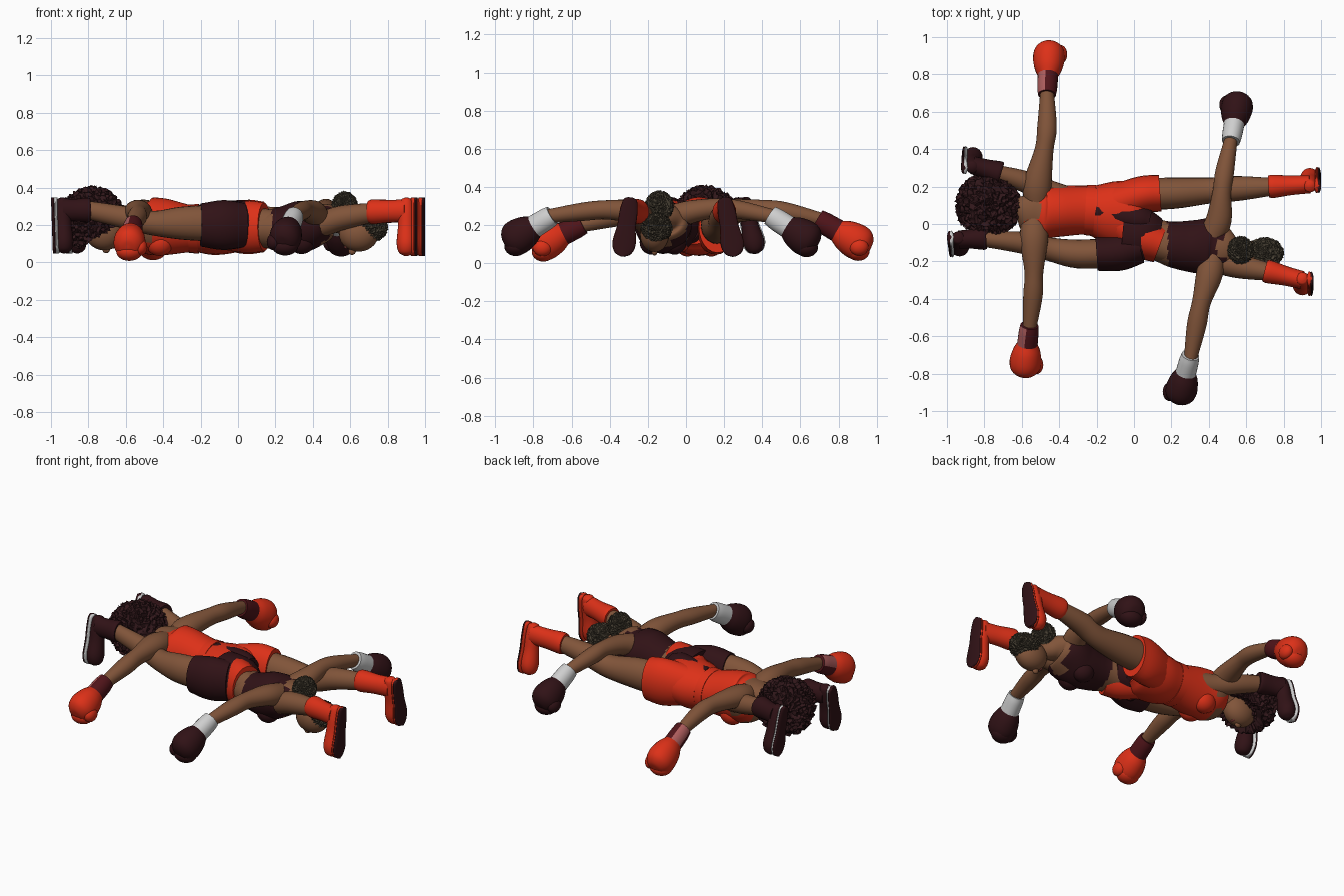
import bpy, bmesh, math, random
from mathutils import Vector, Matrix

random.seed(4)
cube = bpy.data.objects.get("Cube")
if cube:
    bpy.data.objects.remove(cube, do_unlink=True)


def material(name, r, g, b):
    m = bpy.data.materials.new(name)
    m.use_nodes = True
    m.diffuse_color = (r, g, b, 1)
    bsdf = next(n for n in m.node_tree.nodes if n.type == "BSDF_PRINCIPLED")
    bsdf.inputs["Base Color"].default_value = (r, g, b, 1)
    bsdf.inputs["Roughness"].default_value = 0.7
    return m


skin = material("brown skin", .22, .09, .042)
red = material("bright red", .72, .03, .009)
dark = material("dark maroon", .03, .006, .008)
wine = material("wine cuff", .08, .007, .01)
pink = material("pink patch", .42, .11, .11)
white = material("pale grey", .62, .62, .62)
curls = material("black brown hair", .032, .009, .011)
puffs = material("olive hair", .065, .052, .034)
lips = material("lip colour", .16, .035, .03)
parts = []


def finish(name, bm, mats, rule=None):
    """Turn a bmesh into an object; rule(centre, normal) picks the colour slot."""
    bmesh.ops.recalc_face_normals(bm, faces=bm.faces)
    if rule:
        for f in bm.faces:
            f.material_index = int(rule(f.calc_center_median(), f.normal))
    mesh = bpy.data.meshes.new(name)
    bm.to_mesh(mesh)
    bm.free()
    for m in mats:
        mesh.materials.append(m)
    ob = bpy.data.objects.new(name, mesh)
    bpy.context.collection.objects.link(ob)
    parts.append(ob)
    return ob


def loft(name, points, *mats, rule=None, steps=5, sides=24):
    """Smooth tube through (x, y, z, half width, half height) sections."""
    p = [Vector(q) for q in points]
    p = [p[0] * 2 - p[1]] + p + [p[-1] * 2 - p[-2]]
    rows = []
    for a, b, c, d in zip(p, p[1:], p[2:], p[3:]):
        for i in range(steps):
            t = i / steps
            rows.append((b * 2 + (c - a) * t + (a * 2 - b * 5 + c * 4 - d) * t ** 2
                         + (b * 3 - a - c * 3 + d) * t ** 3) * .5)
    rows.append(p[-2])
    centres = [Vector(r[:3]) for r in rows]
    bm = bmesh.new()
    rings = []
    for i, r in enumerate(rows):
        along = (centres[min(i + 1, len(rows) - 1)] - centres[max(i - 1, 0)]).normalized()
        ref = Vector((1, 0, 0)) if abs(along.z) > .85 else Vector((0, 0, 1))
        side = along.cross(ref).normalized()
        up = side.cross(along)
        ring = []
        for k in range(sides):
            a = math.tau * k / sides
            ring.append(bm.verts.new(centres[i] + side * math.cos(a) * max(r[3], .004)
                                     + up * math.sin(a) * max(r[4], .004)))
        rings.append(ring)
    for one, two in zip(rings, rings[1:]):
        for k in range(sides):
            n = (k + 1) % sides
            bm.faces.new((one[k], one[n], two[n], two[k]))
    bm.faces.new(rings[0])
    bm.faces.new(rings[-1])
    return finish(name, bm, mats, rule)


def ball(name, centre, radii, mat):
    bm = bmesh.new()
    bmesh.ops.create_uvsphere(bm, u_segments=24, v_segments=14, radius=1,
                              matrix=Matrix.Translation(centre) @ Matrix.Diagonal((*radii, 1)))
    return finish(name, bm, [mat])


def hair(name, centre, radii, mat, face=None):
    """Curly ball of hair, pushed in on the side of the face."""
    bm = bmesh.new()
    bmesh.ops.create_icosphere(bm, subdivisions=5, radius=1)
    for v in bm.verts:
        d = v.co.normalized()
        size = random.uniform(.87, 1.05)
        if face and d.dot(face) > .62:
            size *= .72
        v.co = Vector(centre) + Vector([a * b * size for a, b in zip(d, radii)])
    return finish(name, bm, [mat])


def glove(name, wrist, fist, thumb, mat, cuff_mats, rule=None):
    w, c = Vector(wrist), Vector(fist)

    def at(t, r):
        return (*w.lerp(c, t), r, r * 1.1)
    loft(name + "_cuff", [at(-.05, .048), at(.15, .053), at(.55, .055)], *cuff_mats, rule=rule)
    loft(name + "_glove", [at(.45, .05), at(.7, .074), at(1, .085), at(1.22, .076),
                           at(1.36, .045), at(1.4, .004)], mat)
    forward = (c - w).normalized()
    ball(name + "_thumb", c + forward * .02 + Vector((thumb * .06, 0, -.02)), (.037, .05, .045), mat)
    ball(name + "_fingers", c + forward * .015 + Vector((0, 0, -.045)), (.07, .06, .05), mat)


def boot(name, top, heel, toe, mat, sole_mats):
    """Shaft along the shin, foot pointing at the floor, layered sole."""
    t, h, e = Vector(top), Vector(heel), Vector(toe)
    s = math.copysign(1, h.x)
    ankle = h.lerp(e, .22)
    loft(name + "_shaft", [(*t, .058, .06), (*t.lerp(ankle, .12), .062, .066),
                           (*t.lerp(ankle, .55), .052, .06), (*ankle, .048, .062)], mat)

    def foot(part, shift, grow, flat, m):
        rows = []
        for k, r in ((0, .012), (.05, .033), (.25, .043), (.5, .045), (.78, .056), (.94, .04), (1, .01)):
            q = h.lerp(e, k) + Vector((s * shift, 0, 0))
            rows.append((*q, r * grow, flat or min(r, .052)))
        loft(name + part, rows, m)
    foot("_foot", 0, 1, 0, mat)
    foot("_midsole", .038, 1.1, .014, sole_mats[0])
    foot("_outsole", .048, 1.08, .012, sole_mats[1])


# Red boxer: torso with vest, chest, shorts
def vest(c, n):
    neck = c.x < -.5 and abs(c.y - .085) < .065
    arm_hole = c.x < -.46 and abs(c.y - .075) > .125
    return c.x > -.59 and not neck and not arm_hole


loft("red_boxer_torso", [(-.66, .1, .2, .045, .05), (-.61, .09, .23, .06, .06), (-.57, .08, .23, .125, .09),
     (-.5, .07, .2, .148, .145), (-.4, .07, .19, .138, .152), (-.25, .075, .18, .13, .125),
     (-.15, .07, .18, .14, .12)], skin, red, rule=vest, steps=8, sides=40)
for side in (-1, 1):
    ball("red_boxer_chest", (-.42, .07 + side * .062, .105), (.075, .065, .07), red)
loft("red_waistband", [(-.26, .075, .18, .134, .13), (-.21, .072, .18, .137, .132)], red)
loft("red_shorts", [(-.22, .075, .18, .134, .125), (-.12, .06, .18, .17, .14), (0, .045, .19, .18, .13),
     (.06, .04, .19, .14, .09)], red)
loft("red_shorts_left_leg", [(-.1, .11, .19, .1, .12), (.04, .155, .19, .1, .145), (.14, .165, .19, .098, .135)], red)
loft("red_shorts_right_leg", [(-.1, .02, .19, .1, .12), (.04, -.07, .19, .11, .14), (.14, -.11, .19, .1, .13)], red)

# Red boxer: legs and boots
loft("red_boxer_left_leg", [(.04, .16, .2, .085, .1), (.22, .165, .2, .083, .095), (.42, .18, .2, .068, .07),
     (.56, .19, .24, .066, .065), (.76, .2, .27, .045, .05)], skin)
loft("red_boxer_right_leg", [(.04, -.08, .2, .085, .1), (.22, -.14, .19, .08, .09), (.42, -.19, .2, .068, .07),
     (.56, -.225, .24, .065, .065), (.74, -.26, .27, .045, .05)], skin)
boot("red_left", (.72, .2, .27), (.94, .2, .345), (.94, .255, .035), red, (red, dark))
boot("red_right", (.7, -.25, .27), (.9, -.29, .345), (.9, -.335, .035), red, (red, dark))

# Red boxer: arms and gloves
loft("red_boxer_left_arm", [(-.52, .12, .24, .07, .07), (-.515, .22, .27, .075, .065), (-.48, .4, .28, .05, .052),
     (-.465, .52, .27, .052, .05), (-.465, .72, .225, .035, .036)], skin)
loft("red_boxer_right_arm", [(-.53, .03, .24, .07, .07), (-.535, -.09, .27, .075, .065), (-.535, -.26, .26, .05, .052),
     (-.54, -.38, .24, .052, .05), (-.56, -.57, .195, .035, .036)], skin)


def patch(c, n):
    return n.x < -.3 and n.z > .05


glove("red_left", (-.465, .7, .225), (-.455, .89, .115), 1, red, (wine, pink), patch)
glove("red_right", (-.56, -.55, .2), (-.58, -.735, .11), 1, red, (wine, pink), patch)

# Red boxer: head, face down
ball("red_boxer_head", (-.715, .1, .165), (.105, .078, .1), skin)
ball("red_boxer_nose", (-.705, .1, .068), (.02, .015, .018), skin)
ball("red_boxer_lips", (-.668, .1, .085), (.011, .022, .01), lips)
hair("red_boxer_afro", (-.78, .1, .235), (.175, .175, .172), curls, Vector((.5, 0, -.85)))


# Dark boxer: torso with short top, chest, shorts
def short_top(c, n):
    neck = c.x > .44 and abs(c.y + .13) < .05
    return .18 < c.x < .49 and not neck


loft("dark_boxer_torso", [(.6, -.16, .18, .04, .045), (.54, -.14, .21, .055, .055), (.49, -.13, .23, .11, .08),
     (.43, -.12, .21, .15, .115), (.33, -.12, .19, .142, .138), (.22, -.11, .18, .125, .115),
     (.12, -.085, .18, .11, .1), (0, -.06, .18, .13, .11)], skin, dark, rule=short_top, steps=8, sides=40)
for side in (-1, 1):
    ball("dark_boxer_chest", (.34, -.12 + side * .06, .11), (.07, .063, .065), dark)
loft("dark_shorts", [(.12, -.08, .19, .113, .1), (.04, -.06, .2, .145, .13), (-.06, -.05, .2, .165, .13)], dark)
loft("dark_shorts_right_leg", [(.03, -.12, .2, .09, .12), (-.08, -.15, .2, .1, .133), (-.2, -.16, .2, .09, .115)], dark)
loft("dark_shorts_left_leg", [(.08, .01, .21, .07, .1), (0, .03, .21, .09, .12), (-.2, .07, .2, .08, .11)], dark)

# Dark boxer: legs and boots
loft("dark_boxer_right_leg", [(-.1, -.155, .21, .08, .1), (-.3, -.16, .21, .077, .088), (-.45, -.135, .21, .063, .066),
     (-.6, -.1, .24, .058, .06), (-.8, -.08, .28, .042, .048)], skin)
loft("dark_boxer_left_leg", [(-.1, .05, .2, .08, .1), (-.3, .11, .2, .075, .085), (-.45, .17, .21, .063, .066),
     (-.58, .225, .24, .058, .06), (-.74, .275, .28, .042, .048)], skin)
boot("dark_right", (-.79, -.075, .28), (-.94, -.07, .345), (-.93, -.13, .05), dark, (white, dark))
boot("dark_left", (-.71, .27, .28), (-.865, .3, .345), (-.86, .37, .05), dark, (white, dark))

# Dark boxer: arms and gloves
loft("dark_boxer_left_arm", [(.42, -.06, .24, .07, .07), (.455, .03, .27, .068, .06), (.47, .17, .29, .05, .05),
     (.485, .28, .28, .05, .048), (.52, .46, .245, .034, .036)], skin)
loft("dark_boxer_right_arm", [(.42, -.18, .24, .07, .07), (.4, -.28, .27, .07, .062), (.36, -.42, .28, .05, .05),
     (.335, -.54, .27, .052, .048), (.3, -.73, .245, .034, .036)], skin)
glove("dark_left", (.52, .45, .245), (.55, .62, .135), -1, dark, [white])
glove("dark_right", (.3, -.71, .245), (.255, -.88, .14), -1, dark, [white])

# Dark boxer: head, face down, with two hair puffs
ball("dark_boxer_head", (.645, -.165, .15), (.105, .077, .092), skin)
ball("dark_boxer_nose", (.61, -.165, .06), (.02, .015, .02), skin)
ball("dark_boxer_lips", (.577, -.165, .082), (.011, .02, .01), lips)
hair("back_hair_puff", (.57, -.14, .3), (.07, .075, .08), puffs)
hair("crown_hair", (.7, -.155, .185), (.1, .083, .08), puffs, Vector((-.4, 0, -.9)))

# Smooth shading with sharp hems
bpy.ops.object.select_all(action="DESELECT")
for ob in parts:
    ob.select_set(True)
bpy.context.view_layer.objects.active = parts[0]
bpy.ops.object.shade_smooth_by_angle(angle=math.radians(40))
